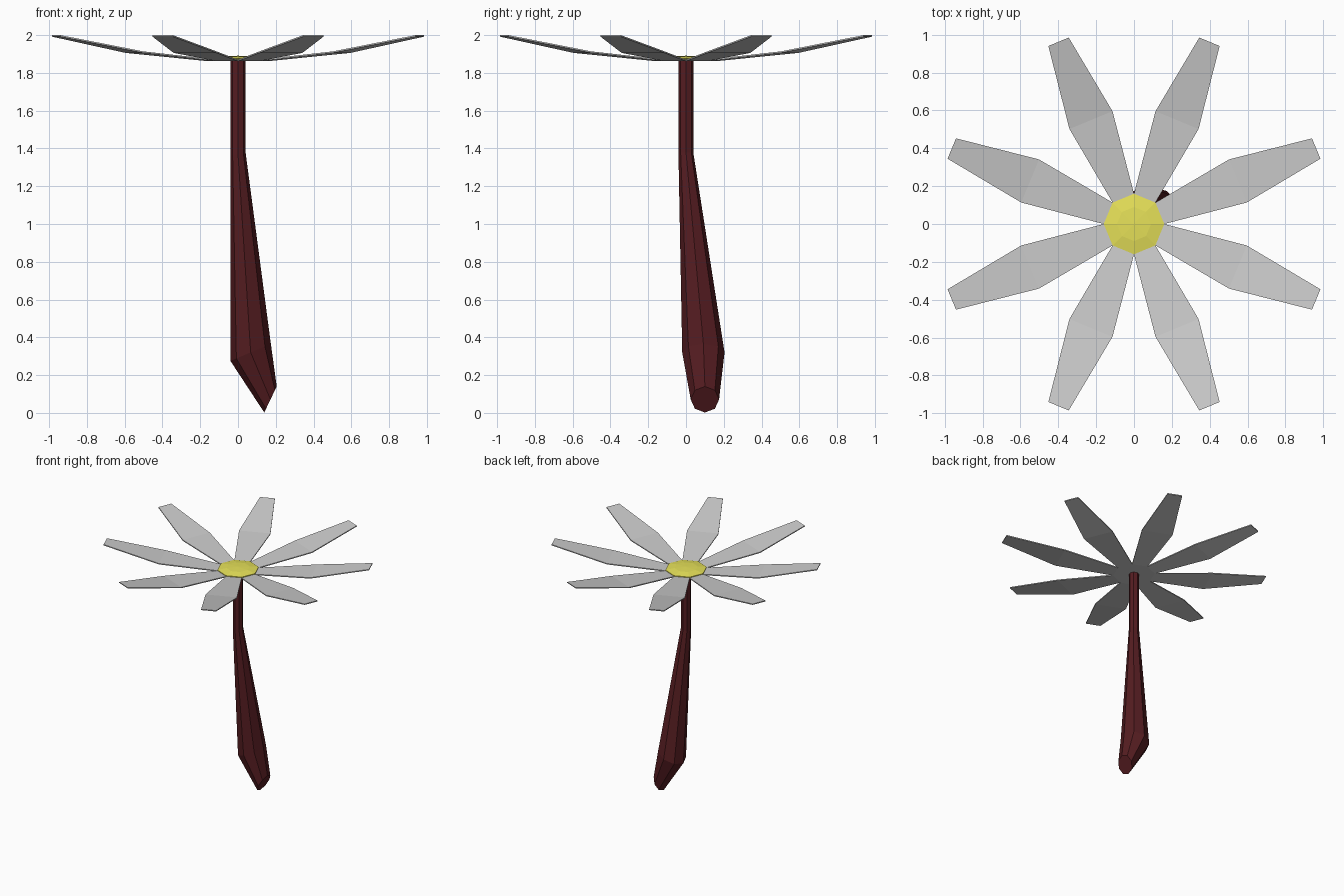
import bpy, bmesh
from math import sin, cos, radians, pi
from mathutils import Vector

if "Cube" in bpy.data.objects:
    bpy.data.objects.remove(bpy.data.objects["Cube"])

SIDES = 8


def material(name, rgb):
    m = bpy.data.materials.new(name)
    m.diffuse_color = (*rgb, 1)
    m.use_nodes = True
    m.node_tree.nodes["Principled BSDF"].inputs["Base Color"].default_value = m.diffuse_color
    return m


def finish(name, bm, mat=None):
    bmesh.ops.recalc_face_normals(bm, faces=bm.faces)
    mesh = bpy.data.meshes.new(name)
    bm.to_mesh(mesh)
    bm.free()
    ob = bpy.data.objects.new(name, mesh)
    bpy.context.collection.objects.link(ob)
    if mat:
        mesh.materials.append(mat)
    return ob


def polar(r, deg, z):
    return Vector((r * cos(radians(deg)), r * sin(radians(deg)), z))


# Stem: eight-sided rings (centre, tilted x axis, y radius)
rings = [
    ((0, 0, 1.865), (0.04, 0, 0), 0.04),
    ((0, 0, 1.37), (0.04, 0, 0.01), 0.04),
    ((0.067, 0.092, 0.32), (0.107, 0, 0.045), 0.112),
    ((0.172, 0.1, 0.071), (0.033, 0, 0.069), 0.075),
]
bm = bmesh.new()
loops = []
for centre, u, ry in rings:
    loops.append([bm.verts.new(Vector(centre) + Vector(u) * cos(a) + Vector((0, ry, 0)) * sin(a))
                  for a in (2 * pi * i / SIDES for i in range(SIDES))])
for a, b in zip(loops, loops[1:]):
    for i in range(SIDES):
        j = (i + 1) % SIDES
        bm.faces.new((a[i], a[j], b[j], b[i]))
bm.faces.new(loops[0])
bm.faces.new(loops[-1])
finish("stem", bm, material("stem_red", (0.09, 0.012, 0.015)))

# Petals: a hub octagon with a two-segment blade on each edge, extruded down
bm = bmesh.new()
hub = [bm.verts.new(polar(0.16, 45 * i, 1.87)) for i in range(SIDES)]
bm.faces.new(hub)
for i in range(SIDES):
    mid_angle = 45 * i + 22.5
    left, right = hub[i], hub[(i + 1) % SIDES]
    for r, half, z in ((0.607, 11.7, 1.914), (1.044, 3.2, 2.0)):
        new_l = bm.verts.new(polar(r, mid_angle - half, z))
        new_r = bm.verts.new(polar(r, mid_angle + half, z))
        bm.faces.new((left, new_l, new_r, right))
        left, right = new_l, new_r
bmesh.ops.recalc_face_normals(bm, faces=bm.faces)
ext = bmesh.ops.extrude_face_region(bm, geom=bm.faces[:], use_keep_orig=True)
low = [g for g in ext["geom"] if isinstance(g, bmesh.types.BMVert)]
bmesh.ops.translate(bm, verts=low, vec=(0, 0, -0.008))
finish("petals", bm)

# Flower centre: shallow eight-sided dome
bm = bmesh.new()
levels = [[bm.verts.new(polar(r, 45 * i, z)) for i in range(SIDES)]
          for r, z in ((0.16, 1.868), (0.16, 1.876), (0.09, 1.887))]
top = bm.verts.new((0, 0, 1.891))
bm.faces.new(levels[0])
for i in range(SIDES):
    j = (i + 1) % SIDES
    for a, b in zip(levels, levels[1:]):
        bm.faces.new((a[i], a[j], b[j], b[i]))
    bm.faces.new((levels[-1][i], levels[-1][j], top))
finish("flower_centre", bm, material("centre_yellow", (0.8, 0.76, 0.1)))
